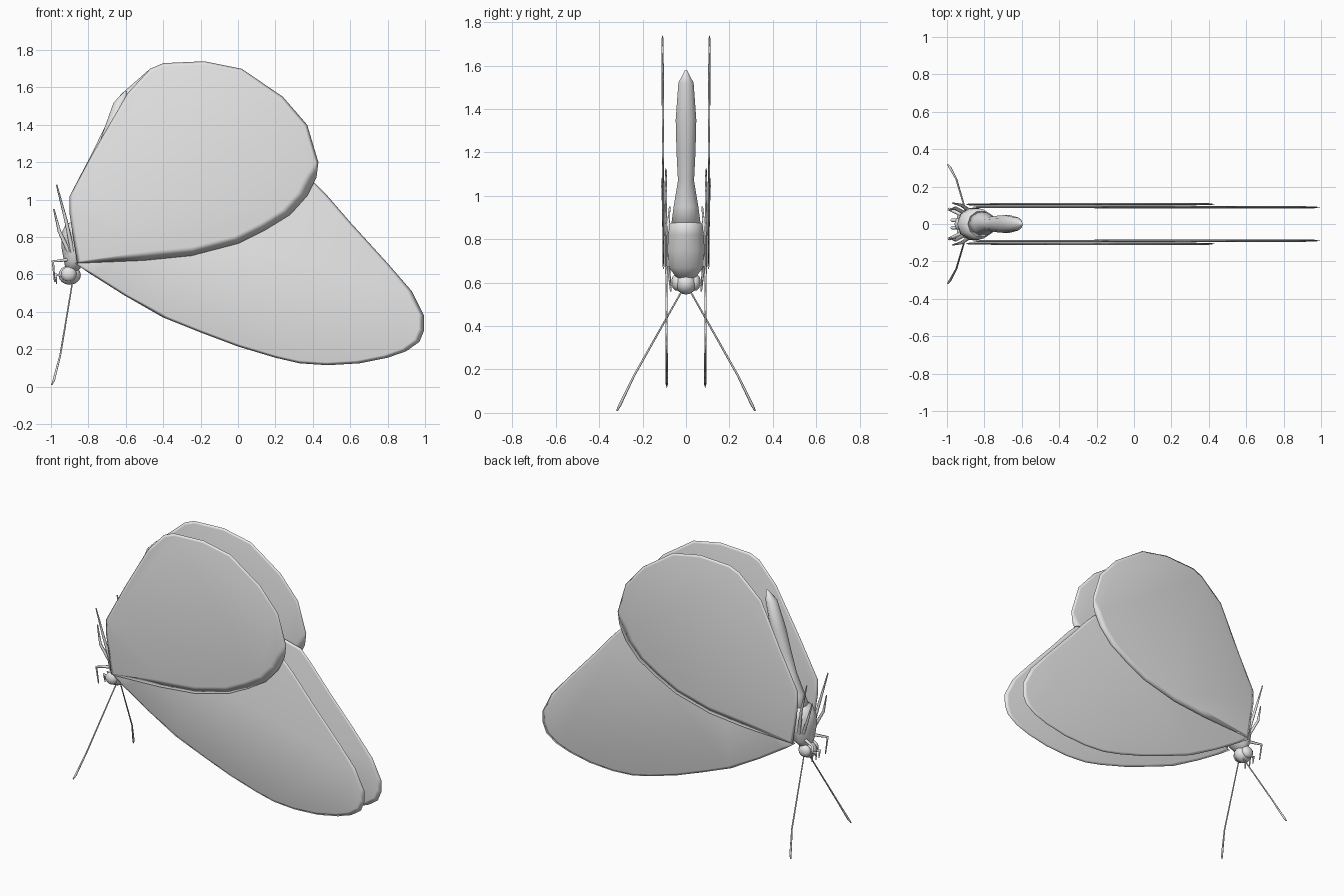
import bpy, bmesh, math
from mathutils import Vector

old = bpy.data.objects.get("Cube")
if old:
    bpy.data.objects.remove(old)

grey = bpy.data.materials.new("plain grey")
grey.use_nodes = True
grey.diffuse_color = (0.8, 0.8, 0.8, 1)
grey.node_tree.nodes["Principled BSDF"].inputs["Base Color"].default_value = (0.8, 0.8, 0.8, 1)


def finish(bm, name):
    bmesh.ops.recalc_face_normals(bm, faces=bm.faces)
    for f in bm.faces:
        f.smooth = True
    mesh = bpy.data.meshes.new(name)
    bm.to_mesh(mesh)
    bm.free()
    mesh.materials.append(grey)
    obj = bpy.data.objects.new(name, mesh)
    bpy.context.collection.objects.link(obj)
    return obj


def loft(name, sections, sides=10):
    """Closed body from level rings: height, centre x, half width, half depth."""
    bm = bmesh.new()
    rings = []
    for z, x, ry, rx in sections:
        angles = [math.tau * i / sides for i in range(sides)]
        rings.append([bm.verts.new((x + rx * math.cos(a), ry * math.sin(a), z)) for a in angles])
    for lo, hi in zip(rings, rings[1:]):
        for i in range(sides):
            j = (i + 1) % sides
            bm.faces.new((lo[i], lo[j], hi[j], hi[i]))
    bm.faces.new(rings[0])
    bm.faces.new(rings[-1])
    return finish(bm, name)


def ball(name, centre, size):
    bm = bmesh.new()
    bmesh.ops.create_uvsphere(bm, u_segments=12, v_segments=8, radius=1)
    for v in bm.verts:
        v.co = Vector(centre) + Vector(a * b for a, b in zip(v.co, size))
    return finish(bm, name)


def tube(name, points, radii):
    """Thin tapered limb along a few points."""
    curve = bpy.data.curves.new(name, "CURVE")
    curve.dimensions = "3D"
    curve.bevel_depth = 1
    curve.bevel_resolution = 1
    curve.use_fill_caps = True
    spline = curve.splines.new("POLY")
    spline.points.add(len(points) - 1)
    for p, co, r in zip(spline.points, points, radii):
        p.co = (*co, 1)
        p.radius = r
    curve.materials.append(grey)
    obj = bpy.data.objects.new(name, curve)
    bpy.context.collection.objects.link(obj)


def wing(name, outline, side, depth, rim, lower_rim):
    """Thin blade whose faces slope down to a shared rim."""
    bm = bmesh.new()
    cx = sum(p[0] for p in outline) / len(outline)
    cz = sum(p[1] for p in outline) / len(outline)
    edge, caps = [], ([], [])
    for x, z in outline:
        y = depth + 0.004 * (z - 1)
        edge.append(bm.verts.new((x, side * y, z)))
        k = 1 - (lower_rim if z < cz and x > -0.6 else rim)
        for cap, off in zip(caps, (0.005, -0.005)):
            cap.append(bm.verts.new((cx + (x - cx) * k, side * (y + off), cz + (z - cz) * k)))
    n = len(outline)
    for cap in caps:
        bm.faces.new(cap)
        for i in range(n):
            j = (i + 1) % n
            bm.faces.new((edge[i], edge[j], cap[j], cap[i]))
    finish(bm, name)


# Outlines of the wings, as x and z
hind_outline = [
    (-0.86, 0.66), (-0.5, 0.675), (-0.25, 0.7), (0, 0.765), (0.15, 0.84), (0.28, 0.92),
    (0.37, 1.02), (0.42, 1.12), (0.43, 1.2), (0.37, 1.4), (0.24, 1.55), (0.02, 1.7),
    (-0.18, 1.74), (-0.4, 1.73), (-0.47, 1.7), (-0.59, 1.57), (-0.77, 1.26),
    (-0.9, 1.02), (-0.9, 0.92)]
fore_outline = [
    (-0.87, 0.66), (-0.8, 0.61), (-0.61, 0.49), (-0.4, 0.37), (-0.2, 0.29), (0, 0.215),
    (0.2, 0.155), (0.33, 0.125), (0.48, 0.115), (0.65, 0.125), (0.8, 0.155), (0.9, 0.19),
    (0.97, 0.24), (0.995, 0.3), (0.995, 0.38), (0.93, 0.51), (0.8, 0.66), (0.6, 0.88),
    (0.47, 1.03), (0.4, 1.1), (0.28, 1.13), (0, 1.06), (-0.4, 0.88), (-0.8, 0.7)]

# Body
loft("thorax", [
    (0.615, -0.89, 0.04, 0.03), (0.67, -0.87, 0.083, 0.06), (0.75, -0.86, 0.09, 0.085),
    (0.82, -0.85, 0.086, 0.095), (0.87, -0.83, 0.08, 0.09), (0.885, -0.82, 0.055, 0.06)])
loft("abdomen", [
    (0.84, -0.83, 0.075, 0.075), (0.95, -0.8, 0.06, 0.062), (1.07, -0.765, 0.039, 0.047),
    (1.2, -0.72, 0.046, 0.05), (1.35, -0.68, 0.05, 0.046), (1.52, -0.63, 0.037, 0.035),
    (1.58, -0.6, 0.004, 0.006)])
ball("head", (-0.9, 0, 0.597), (0.06, 0.05, 0.052))

for side, label in ((1, "left"), (-1, "right")):
    # Wings, with the hind pair folded outside the fore pair
    outline = list(hind_outline)
    if side > 0:
        outline[15] = (-0.63, 1.56)
        outline[16] = (-0.78, 1.25)
    wing(label + "_hind_wing", outline, side, 0.105, 0.03, 0.1)
    wing(label + "_fore_wing", fore_outline, side, 0.092, 0.03, 0.04)

    # Head details
    ball(label + "_eye", (-0.905, side * 0.04, 0.602), (0.042, 0.028, 0.04))
    tube(label + "_palp", [(-0.93, side * 0.02, 0.59), (-0.975, side * 0.02, 0.6),
                           (-0.97, side * 0.015, 0.55)], (0.008, 0.009, 0.003))
    tube(label + "_antenna", [(-0.885, side * 0.02, 0.56), (-0.95, side * 0.24, 0.17),
                              (-0.985, side * 0.305, 0.035), (-0.995, side * 0.318, 0.01)],
         (0.004, 0.005, 0.007, 0.004))

    # Folded legs
    tube(label + "_front_leg", [(-0.9, side * 0.04, 0.68), (-0.99, side * 0.08, 0.67),
                                (-0.98, side * 0.07, 0.56)], (0.011, 0.008, 0.004))
    tube(label + "_middle_leg", [(-0.89, side * 0.05, 0.69), (-0.955, side * 0.085, 0.83),
                                 (-0.985, side * 0.075, 0.95)], (0.012, 0.009, 0.004))
    tube(label + "_hind_leg", [(-0.88, side * 0.07, 0.7), (-0.92, side * 0.1, 0.89),
                               (-0.97, side * 0.112, 1.08)], (0.012, 0.009, 0.004))
